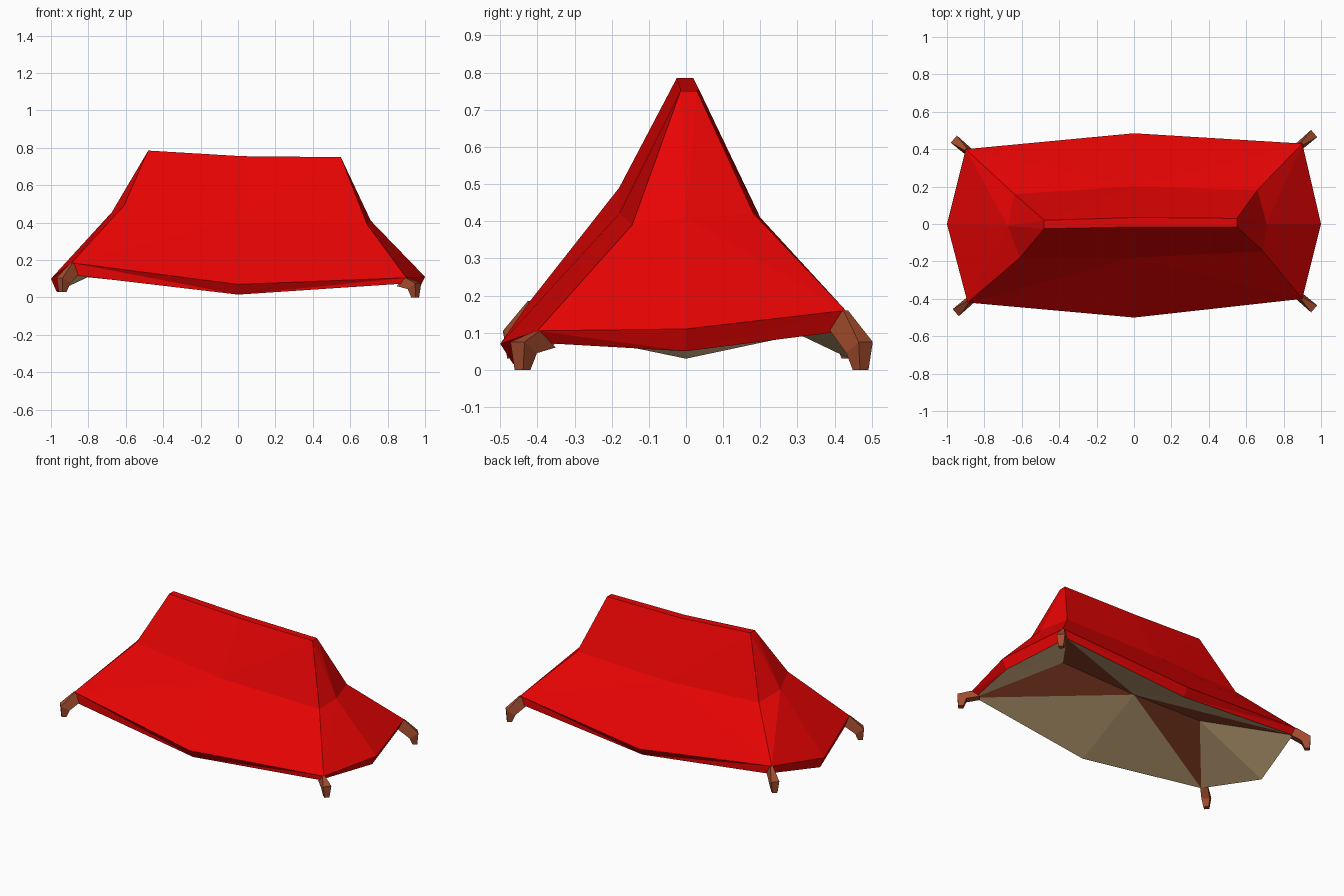
import bpy, bmesh
from mathutils import Vector

cube = bpy.data.objects.get("Cube")
if cube:
    bpy.data.objects.remove(cube, do_unlink=True)


def material(name, rgb):
    mat = bpy.data.materials.new(name)
    mat.use_nodes = True
    mat.diffuse_color = (*rgb, 1)
    shader = next(n for n in mat.node_tree.nodes if n.type == 'BSDF_PRINCIPLED')
    shader.inputs["Base Color"].default_value = (*rgb, 1)
    return mat


red = material("red cloth", (.8, .001, .001))
brown = material("brown wood", (.37, .073, .028))
taupe = material("taupe lining", (.75, .51, .26))


def finish(bm, name, materials):
    mesh = bpy.data.meshes.new(name)
    bm.to_mesh(mesh)
    bm.free()
    for mat in materials:
        mesh.materials.append(mat)
    obj = bpy.data.objects.new(name, mesh)
    bpy.context.collection.objects.link(obj)
    return obj


def add_ring(bm, points):
    return [bm.verts.new(p) for p in points]


def bridge(bm, lower, upper):
    count = len(lower)
    for i in range(count):
        j = (i + 1) % count
        bm.faces.new((lower[i], lower[j], upper[j], upper[i]))


def bridge_folded(bm, lower, upper, low_corner):
    """Join rings with triangles, each fold running from a corner to a side middle."""
    count = len(lower)
    for i in range(count):
        j = (i + 1) % count
        if (i % 2 == 0) == low_corner:
            tris = ((lower[i], lower[j], upper[j]), (lower[i], upper[j], upper[i]))
        else:
            tris = ((lower[i], lower[j], upper[i]), (lower[j], upper[j], upper[i]))
        for tri in tris:
            bm.faces.new(tri)


# Rings start at the -x, -y corner and alternate corner, side middle
eaves = [(-.89, -.42, .185), (0, -.5, .07), (.9, -.4, .105), (1, 0, .11),
         (.9, .43, .16), (0, .485, .075), (-.9, .4, .17), (-1, 0, .1)]
waist = [(-.61, -.18, .49), (0, -.18, .42), (.69, -.145, .39), (.71, 0, .41),
         (.66, .182, .42), (0, .2, .41), (-.64, .16, .425), (-.675, -.01, .455)]
left, mid, right = (-.48, .785), (.02, .755), (.55, .75)
ridge = [(x, y, z) for (x, z), y in (
    (left, -.025), (mid, -.015), (right, -.015), (right, .005),
    (right, .03), (mid, .035), (left, .02), (left, 0))]
drops = (.068, .055, .032, .06, .055, .05, .055, .07)
hem = [(x * .97, y * (1 if x else .93), z - d)
       for (x, y, z), d in zip(eaves, drops)]

# Cloth roof with hanging edge
bm = bmesh.new()
rings = [add_ring(bm, r) for r in (hem, eaves, waist, ridge)]
for k in range(3):
    bridge_folded(bm, rings[k], rings[k + 1], low_corner=(k == 1))
top = rings[-1]
bm.faces.new([top[i] for i in (0, 1, 5, 6, 7)])
bm.faces.new([top[i] for i in (1, 2, 3, 4, 5)])
finish(bm, "roof_cloth", [red])

# Hollow lining, with wooden triangles running in from each corner
bm = bmesh.new()
rim = add_ring(bm, hem)
west, centre, east = add_ring(bm, [(-.5, 0, .25), (0, 0, .24), (.54, 0, .255)])
for corner, side, end, peak in ((0, 1, 7, west), (2, 1, 3, east),
                                (4, 5, 3, east), (6, 5, 7, west)):
    for a, b, index in ((rim[side], centre, 0), (centre, peak, 1),
                        (peak, rim[end], 0)):
        face = bm.faces.new((rim[corner], a, b))
        face.material_index = index
        face.normal_update()
        if face.normal.z > 0:
            face.normal_flip()
finish(bm, "lining", [taupe, brown])


# Corner legs: lofted through root, knee and foot
def leg(name, corner, foot_z):
    x, y, z = corner
    out = Vector((x / abs(x), y / abs(y) * .85, 0)).normalized()
    across = Vector((-out.y, out.x, 0))
    sections = [((0, z, .008), (-.05, z - .045, .022)),
                ((.083, foot_z + .075, .025), (.03, foot_z + .045, .024)),
                ((.077, foot_z, .015), (.048, foot_z, .016))]
    bm = bmesh.new()
    loops = []
    for outer, inner in sections:
        points = []
        for (reach, height, half), sign in ((outer, -1), (outer, 1),
                                            (inner, 1), (inner, -1)):
            p = Vector((x, y, 0)) + out * reach + across * half * sign
            p.z = height
            points.append(p)
        loops.append(add_ring(bm, points))
    for lower, upper in zip(loops, loops[1:]):
        bridge(bm, lower, upper)
    bm.faces.new(loops[0])
    bm.faces.new(loops[-1])
    bmesh.ops.recalc_face_normals(bm, faces=bm.faces)
    finish(bm, name, [brown])


leg("front_right_leg", eaves[0], .03)
leg("front_left_leg", eaves[2], 0)
leg("back_left_leg", eaves[4], 0)
leg("back_right_leg", eaves[6], .03)
